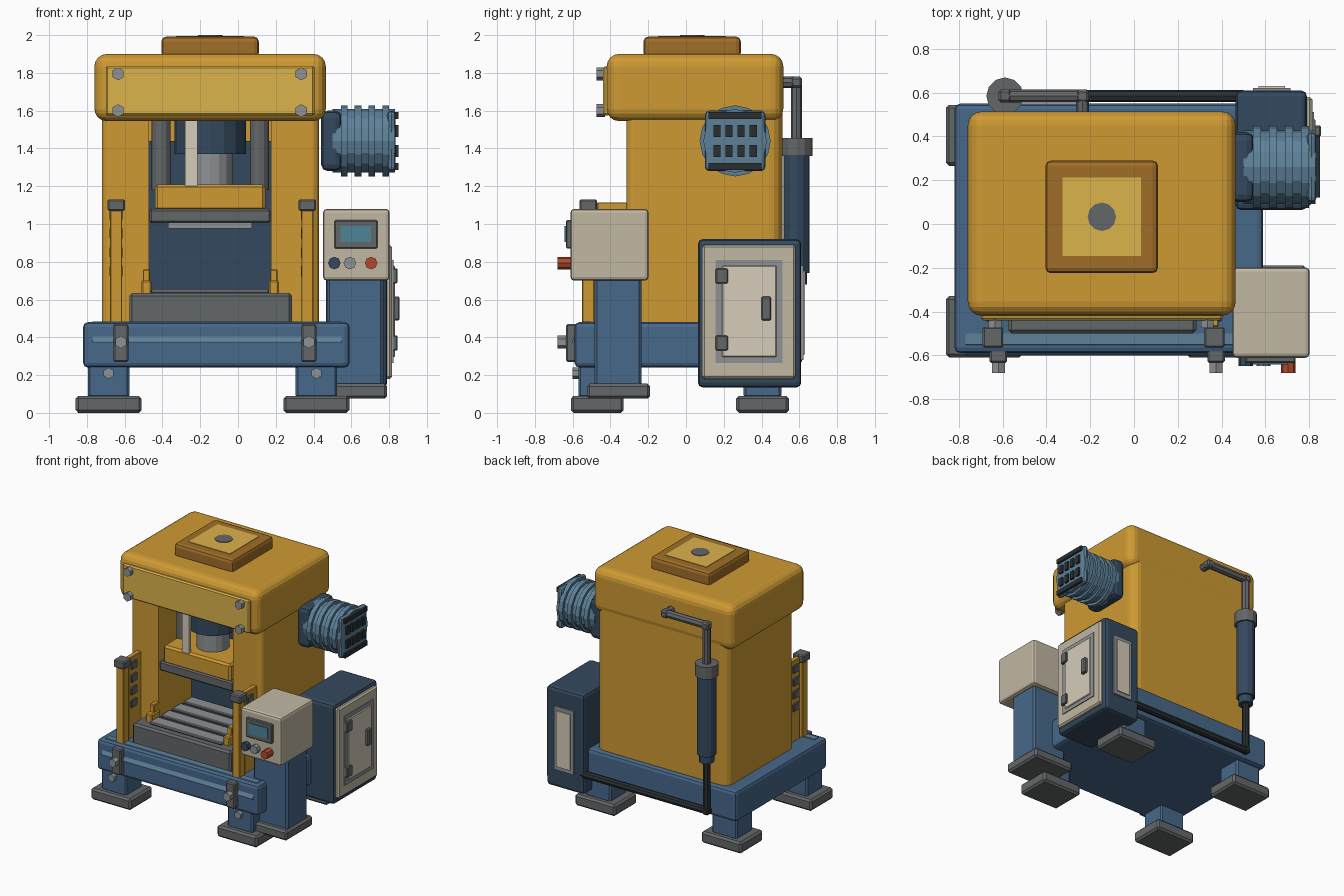
import bpy, bmesh, math
from mathutils import Vector

if "Cube" in bpy.data.objects:
    bpy.data.objects.remove(bpy.data.objects["Cube"])


def mat(name, h):
    m = bpy.data.materials.new(name)
    c = [int(h[i:i + 2], 16) / 255 for i in (0, 2, 4)]
    m.diffuse_color = [((v + .055) / 1.055) ** 2.4 for v in c] + [1]
    m.use_nodes = True
    m.node_tree.nodes["Principled BSDF"].inputs["Base Color"].default_value = m.diffuse_color
    return m


YEL, LYEL, BROWN = mat('yellow', 'CE9A33'), mat('light_yellow', 'DCB34C'), mat('ochre', 'A06E28')
BLUE, LBLUE, NAVY = mat('blue', '47688A'), mat('light_blue', '5D8199'), mat('navy', '34495E')
GREY, LGREY, BLACK = mat('grey', '646769'), mat('light_grey', '8E9295'), mat('black', '2A2F32')
BEIGE, CREAM, RED, TEAL = mat('beige', 'C2B8A3'), mat('cream', 'D6CCB8'), mat('red', 'B5482F'), mat('teal', '4E8397')


def finish(name, bm, m, bevel=0, seg=1):
    bmesh.ops.recalc_face_normals(bm, faces=bm.faces)
    me = bpy.data.meshes.new(name)
    bm.to_mesh(me)
    bm.free()
    me.materials.append(m)
    ob = bpy.data.objects.new(name, me)
    bpy.context.collection.objects.link(ob)
    if bevel:
        b = ob.modifiers.new('bevel', 'BEVEL')
        b.width, b.segments = bevel, seg
    return ob


def box(name, x, y, z, m, bevel=0, seg=1):
    bm = bmesh.new()
    bmesh.ops.create_cube(bm, size=1)
    for v in bm.verts:
        v.co = [(r[0] + r[1]) / 2 + c * (r[1] - r[0]) for r, c in zip((x, y, z), v.co)]
    return finish(name, bm, m, bevel, seg)


def cyl(name, p, q, r, m, n=12, bevel=0):
    p, q = Vector(p), Vector(q)
    bm = bmesh.new()
    bmesh.ops.create_cone(bm, cap_ends=True, segments=n, radius1=r, radius2=r, depth=(q - p).length)
    rot = Vector((0, 0, 1)).rotation_difference(q - p)
    for v in bm.verts:
        v.co = rot @ v.co + (p + q) / 2
    return finish(name, bm, m, bevel)


def prism(name, pts, offset, m):
    bm = bmesh.new()
    f = bm.faces.new([bm.verts.new(p) for p in pts])
    g = bmesh.ops.extrude_face_region(bm, geom=[f])
    bmesh.ops.translate(bm, vec=offset, verts=[e for e in g['geom'] if isinstance(e, bmesh.types.BMVert)])
    return finish(name, bm, m)


def arc(cx, cy, r, a0, n=4):
    return [(cx + r * math.cos(math.radians(a0 + 90 * i / n)),
             cy + r * math.sin(math.radians(a0 + 90 * i / n)), .47) for i in range(n + 1)]


def pipe(name, pts, r, m):
    # straight runs with slightly larger joints at the bends
    for i in range(len(pts) - 1):
        cyl(f'{name}_{i}', pts[i], pts[i + 1], r, m, 8)
    for i, p in enumerate(pts[1:-1]):
        box(f'{name}_elbow_{i}', *[(c - r, c + r) for c in p], m, r * .4)


MID = -.147  # centre line of the press

# base bed, sloped front lip, legs and feet
box('base', (-.82, .59), (-.59, .55), (.24, .48), BLUE, .025, 2)
prism('base_front_lip', [(-.77, y, z) for y, z in
      ((-.5, .485), (-.55, .485), (-.602, .38), (-.602, .37), (-.5, .37))], (1.32, 0, 0), LBLUE)
for sx, fx in (('left', -.685), ('right', .415)):
    for sy, fy in (('front', -.47), ('back', .405)):
        box(f'{sy}_{sx}_foot', (fx - .175, fx + .175), (fy - .14, fy + .14), (0, .09), GREY, .015)
        box(f'{sy}_{sx}_leg', (fx - .11, fx + .11), (fy - .1, fy + .1), (.08, .26), BLUE, .012)
    cyl(f'{sx}_leg_bolt', (fx, -.6, .21), (fx, -.55, .21), .03, LGREY, 6)
for sx, bx in (('left', -.62), ('right', .375)):
    box(f'{sx}_base_clamp', (bx - .04, bx + .04), (-.635, -.57), (.27, .47), GREY, .008)
    cyl(f'{sx}_clamp_bolt', (bx, -.68, .375), (bx, -.62, .375), .034, LGREY, 6)

# column with open throat
plan = ([(-.47, .12, .47), (-.47, -.315, .47)] + arc(-.68, -.275, .04, 270)[::-1]
        + arc(-.65, .44, .07, 90)[::-1] + arc(.36, .44, .07, 0)[::-1]
        + arc(.39, -.275, .04, 270)[::-1])
# the left front corner turns the other way round
plan[2:7] = [(2 * -.68 - x, y, z) for x, y, z in arc(-.68, -.275, .04, 270)]
plan += [(.175, -.315, .47), (.175, .12, .47)]
prism('column', plan, (0, 0, 1.15), YEL)
box('throat_back_panel', (-.47, .175), (.09, .125), (.6, 1.44), NAVY)

# head, front plate and top cap
box('head', (-.76, .465), (-.42, .515), (1.545, 1.9), YEL, .065, 4)
box('head_front_plate', (-.7, .405), (-.44, -.4), (1.575, 1.835), LYEL, .01)
for i, bx in enumerate((-.635, .335)):
    for j, bz in enumerate((1.6, 1.795)):
        cyl(f'head_bolt_{i}{j}', (bx, -.475, bz), (bx, -.43, bz), .034, LGREY, 6)
box('top_cap', (-.405, .11), (-.225, .29), (1.88, 1.992), BROWN, .025, 2)
box('top_cap_plate', (-.327, .033), (-.147, .213), (1.98, 1.996), LYEL)
cyl('top_cap_plug', (MID, .033, 1.98), (MID, .033, 2), .065, GREY)

# hydraulic ram with guides
cyl('ram_cylinder', (MID, -.1, 1.37), (MID, -.1, 1.6), .19, NAVY, 16)
cyl('ram_rod', (MID, -.1, 1.18), (MID, -.1, 1.4), .12, LGREY, 16)
for s in (-1, 1):
    gx = MID + s * .26
    cyl(f'guide_rod_{s}', (gx, -.1, 1.18), (gx, -.1, 1.6), .05, GREY)
box('stroke_scale', (-.28, -.215), (-.3, -.28), (1.2, 1.56), CREAM)
box('ram_block', (-.44, .145), (-.305, .08), (1.07, 1.21), YEL, .015)
box('ram_plate', (-.468, .173), (-.31, .085), (1.005, 1.08), GREY, .01)
box('upper_die', (-.37, .075), (-.25, .03), (.975, 1.01), LGREY)

# slotted work table
box('work_table', (-.575, .285), (-.5, .1), (.47, .635), GREY, .015)
box('slot_floor', (-.46, .165), (-.44, .095), (.6, .642), BLACK)
for i in range(4):
    y = -.44 + i * .14
    box(f'table_strip_{i}', (-.46, .165), (y, y + .1), (.62, .655), LGREY, .005)
for s in (-1, 1):
    a, b = sorted((MID + s * .31, MID + s * .365))
    box(f'table_stop_{s}', (a, b), (-.42, -.31), (.62, .7), YEL, .008)
    box(f'table_stop_top_{s}', (a + .008, b - .008), (-.38, -.31), (.69, .76), YEL, .005)

# front guard posts with light-curtain panels
for sx, px in (('left', -.645), ('right', .367)):
    box(f'{sx}_guard_post', (px - .032, px + .032), (-.55, -.485), (.47, 1.08), YEL, .005)
    box(f'{sx}_guard_cap', (px - .047, px + .047), (-.565, -.47), (1.07, 1.13), GREY, .008)
    box(f'{sx}_guard_panel', (px - .02, px + .02), (-.47, -.31), (.47, 1.115), YEL, .005)
    for i in range(4):
        z = .72 + i * .1
        box(f'{sx}_guard_sensor_{i}', (px - .034, px + .034), (-.445, -.375), (z, z + .06), GREY, .005)

# control pedestal
box('pedestal_foot', (.435, .79), (-.525, -.19), (.075, .155), GREY, .015)
box('pedestal', (.47, .77), (-.485, -.235), (.14, .72), BLUE, .015)
box('control_box', (.45, .803), (-.612, -.198), (.7, 1.08), BEIGE, .02, 2)
box('screen_frame', (.51, .738), (-.635, -.6), (.87, 1.02), GREY, .006)
box('screen', (.543, .705), (-.642, -.62), (.905, .99), TEAL)
for name, bx, y, m in (('blue', .51, -.65, NAVY), ('grey', .592, -.65, LGREY), ('red', .705, -.68, RED)):
    cyl(f'{name}_button', (bx, y, .793), (bx, -.6, .793), .033, m, 8)

# electrical cabinet
box('cabinet', (.465, .79), (.063, .61), (.135, .92), NAVY, .025, 2)
box('cabinet_door', (.77, .815), (.085, .58), (.18, .89), BEIGE, .012)
box('door_frame', (.8, .822), (.155, .512), (.265, .81), LGREY)
box('door_panel', (.8, .83), (.19, .48), (.295, .78), CREAM, .005)
for i, z in enumerate((.33, .685)):
    box(f'door_hinge_{i}', (.8, .845), (.157, .222), (z, z + .08), GREY, .006)
box('door_handle', (.82, .855), (.4, .45), (.49, .615), GREY, .006)
box('cabinet_back_frame', (.545, .715), (.6, .622), (.28, .78), LGREY)
box('cabinet_back_panel', (.57, .69), (.6, .63), (.31, .75), CREAM)

# finned motor
my, mz = .26, 1.44
box('motor_flange', (.44, .55), (my - .16, my + .16), (mz - .16, mz + .16), NAVY, .035, 2)
cyl('motor_body', (.5, my, mz), (.83, my, mz), .168, LBLUE, 16)
for i in range(4):
    x = .545 + i * .073
    cyl(f'motor_fin_{i}', (x, my, mz), (x + .035, my, mz), .188, LBLUE, 16)
box('motor_end', (.79, .835), (my - .16, my + .16), (mz - .16, mz + .16), LBLUE, .03, 2)
for s in (-1, 1):
    z = mz + s * .135
    box(f'motor_end_bar_{s}', (.81, .85), (my - .14, my + .14), (z - .018, z + .018), BLACK)
    for i in range(4):
        y, z = my + (i - 1.5) * .064, mz + s * .053
        box(f'motor_vent_{s}_{i}', (.82, .85), (y - .019, y + .019), (z - .032, z + .032), BLACK)

# rear accumulator and pipes
ax, ay = -.59, .585
cyl('accumulator', (ax, ay, .74), (ax, ay, 1.4), .07, NAVY, 12)
cyl('accumulator_collar', (ax, ay, 1.36), (ax, ay, 1.455), .085, GREY, 12)
cyl('accumulator_base', (ax, ay, .68), (ax, ay, .76), .055, NAVY, 12)
pipe('upper_pipe', [(ax, ay, 1.4), (ax, ay, 1.75), (-.235, ay, 1.75), (-.235, .48, 1.75)], .03, GREY)
pipe('lower_pipe', [(ax, ay, .72), (ax, ay, .29), (.5, ay, .29)], .028, BLACK)
